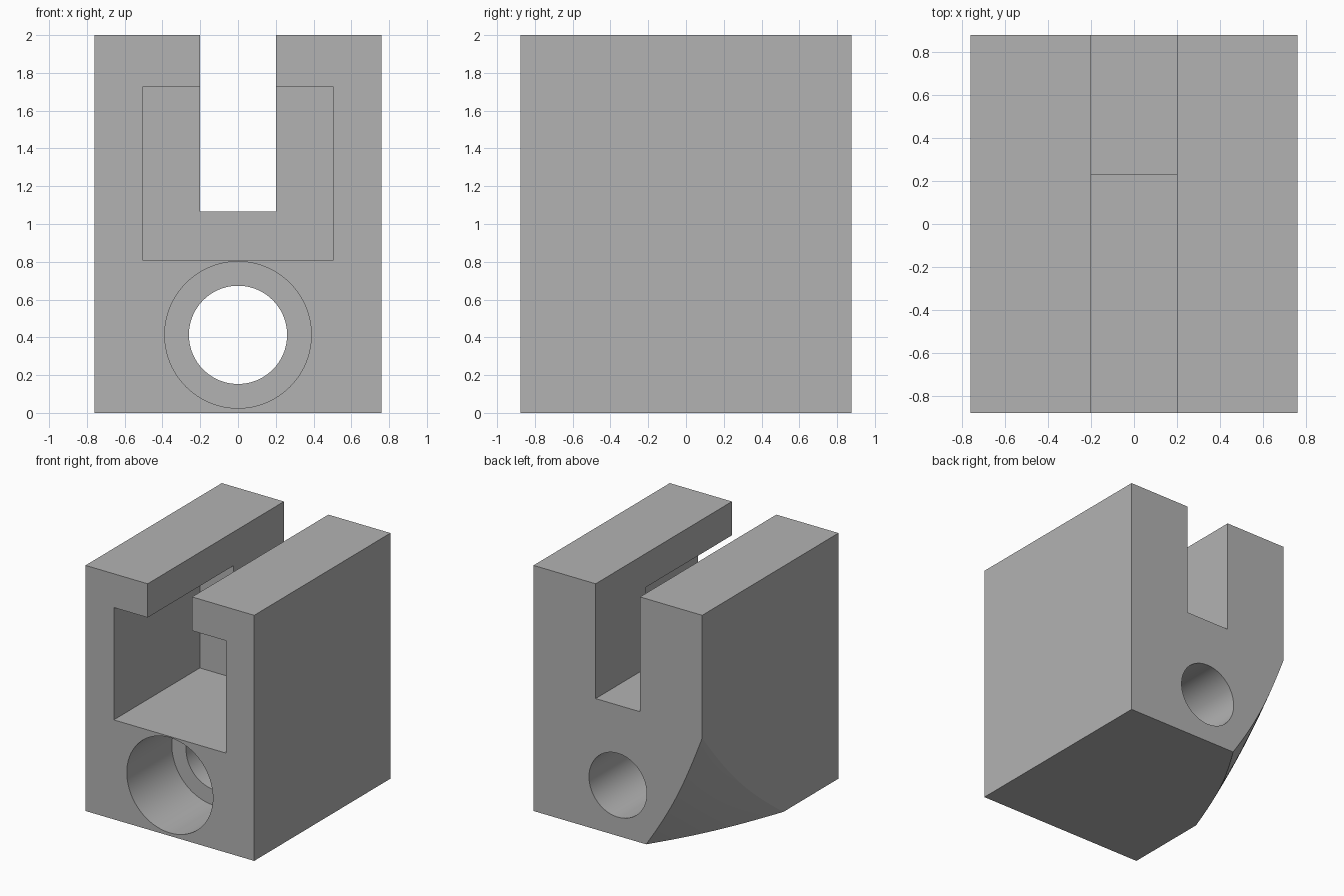
import bpy
import bmesh
from math import radians
from mathutils import Vector, Matrix

default = bpy.data.objects.get("Cube")
if default:
    bpy.data.objects.remove(default, do_unlink=True)

W, D, H = 0.76, 0.877, 2.0     # half width, half depth, height

grey = bpy.data.materials.new("plain_grey")
grey.use_nodes = True
grey.diffuse_color = (0.45, 0.45, 0.45, 1)
grey.node_tree.nodes["Principled BSDF"].inputs["Base Color"].default_value = grey.diffuse_color


def make_object(name, bm):
    bmesh.ops.recalc_face_normals(bm, faces=bm.faces)
    mesh = bpy.data.meshes.new(name)
    bm.to_mesh(mesh)
    bm.free()
    mesh.materials.append(grey)
    obj = bpy.data.objects.new(name, mesh)
    bpy.context.collection.objects.link(obj)
    return obj


def box(name, low, high):
    low, high = Vector(low), Vector(high)
    bm = bmesh.new()
    bmesh.ops.create_cube(bm, size=1, matrix=Matrix.Translation((low + high) / 2)
                          @ Matrix.Diagonal((high - low).to_4d()))
    return make_object(name, bm)


def bore(name, radius, y0, y1, z):
    bm = bmesh.new()
    place = Matrix.Translation((0, (y0 + y1) / 2, z)) @ Matrix.Rotation(radians(90), 4, 'X')
    bmesh.ops.create_cone(bm, cap_ends=True, segments=96, radius1=radius,
                          radius2=radius, depth=y1 - y0, matrix=place)
    return make_object(name, bm)


def corner_cutter(name, reach, bulge, n=14):
    """Triangular, gently curved patch closed to a point outside the corner."""
    def place(u, v, w):
        return Vector((-W + u * reach[0], D - v * reach[1], w * reach[2]))

    bm = bmesh.new()
    grid = {}
    for i in range(n + 1):
        for j in range(n + 1 - i):
            a, b, c = [1 / 3 + (t / n - 1 / 3) * 1.1 for t in (i, j, n - i - j)]
            s = 1 - bulge * (a * b + b * c + c * a)
            grid[i, j] = bm.verts.new(place(a * s, b * s, c * s))
    for i in range(n):
        for j in range(n - i):
            bm.faces.new((grid[i, j], grid[i + 1, j], grid[i, j + 1]))
            if i + j < n - 1:
                bm.faces.new((grid[i + 1, j], grid[i + 1, j + 1], grid[i, j + 1]))
    apex = bm.verts.new(place(-0.3, -0.3, -0.3))
    for edge in [e for e in bm.edges if e.is_boundary]:
        bm.faces.new((*edge.verts, apex))
    return make_object(name, bm)


# Main block
body = box("slotted_block", (-W, -D, 0), (W, D, H))

# Slot, wide pocket, stepped bore and the rounded-off lower back corner
cutters = [
    box("slot_cutter", (-0.2, -D - 0.1, 1.065), (0.2, D + 0.1, H + 0.1)),
    box("pocket_cutter", (-0.505, -D - 0.1, 0.81), (0.505, 0.23, 1.725)),
    bore("through_bore_cutter", 0.26, -D - 0.1, D + 0.1, 0.413),
    bore("counterbore_cutter", 0.388, -D - 0.1, -D + 0.58, 0.413),
    corner_cutter("corner_cutter", (0.505, 1.045, 1.0), 0.33),
]
bpy.context.view_layer.objects.active = body
body.select_set(True)
for cutter in cutters:
    cutter.hide_render = True
    mod = body.modifiers.new(cutter.name, 'BOOLEAN')
    mod.operation = 'DIFFERENCE'
    mod.solver = 'EXACT'
    mod.object = cutter
    bpy.ops.object.modifier_apply(modifier=mod.name)
    bpy.data.objects.remove(cutter, do_unlink=True)

# Smooth bores and curved corner, crisp edges elsewhere
bpy.ops.object.shade_smooth_by_angle(angle=radians(14))
